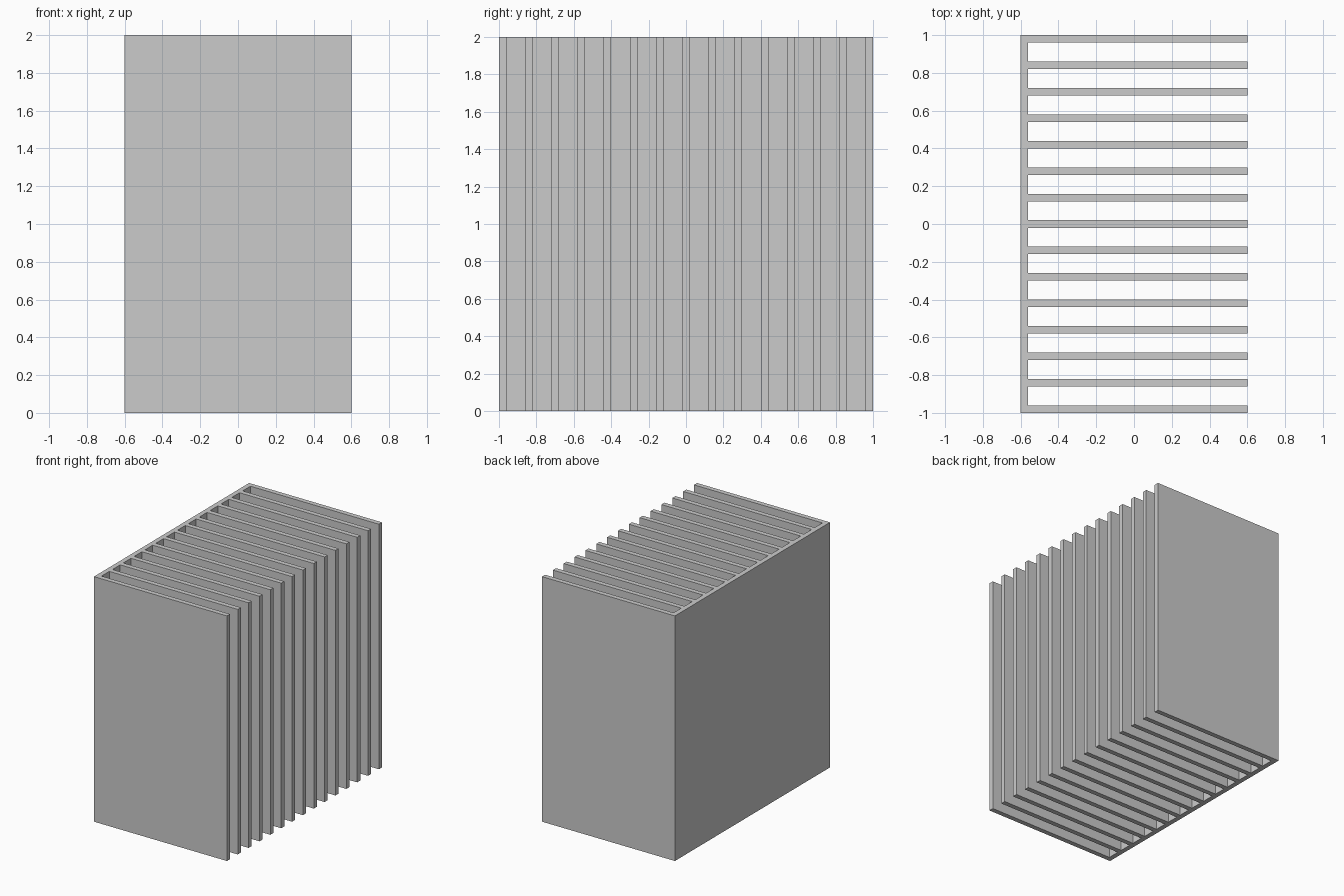
import bpy, bmesh

if "Cube" in bpy.data.objects:
    bpy.data.objects.remove(bpy.data.objects["Cube"])

FINS, PITCH, T = 15, 0.14, 0.04
X0, X1, HEIGHT = -0.6, 0.6, 2.0

# Comb-shaped profile: back plate with evenly spaced fins
profile = [(X0, 1.0), (X0, -1.0)]
for i in range(FINS):
    y = -1.0 + i * PITCH
    if i > 0:
        profile.append((X0 + T, y))
    profile += [(X1, y), (X1, y + T)]
    if i < FINS - 1:
        profile.append((X0 + T, y + T))

# Extrude the profile upward into one solid
bm = bmesh.new()
face = bm.faces.new([bm.verts.new((x, y, 0)) for x, y in profile])
ext = bmesh.ops.extrude_face_region(bm, geom=[face], use_keep_orig=True)
top = [v for v in ext["geom"] if isinstance(v, bmesh.types.BMVert)]
bmesh.ops.translate(bm, verts=top, vec=(0, 0, HEIGHT))
bmesh.ops.recalc_face_normals(bm, faces=bm.faces)

mesh = bpy.data.meshes.new("finned_heat_sink")
bm.to_mesh(mesh)
bm.free()
bpy.context.collection.objects.link(bpy.data.objects.new("finned_heat_sink", mesh))
